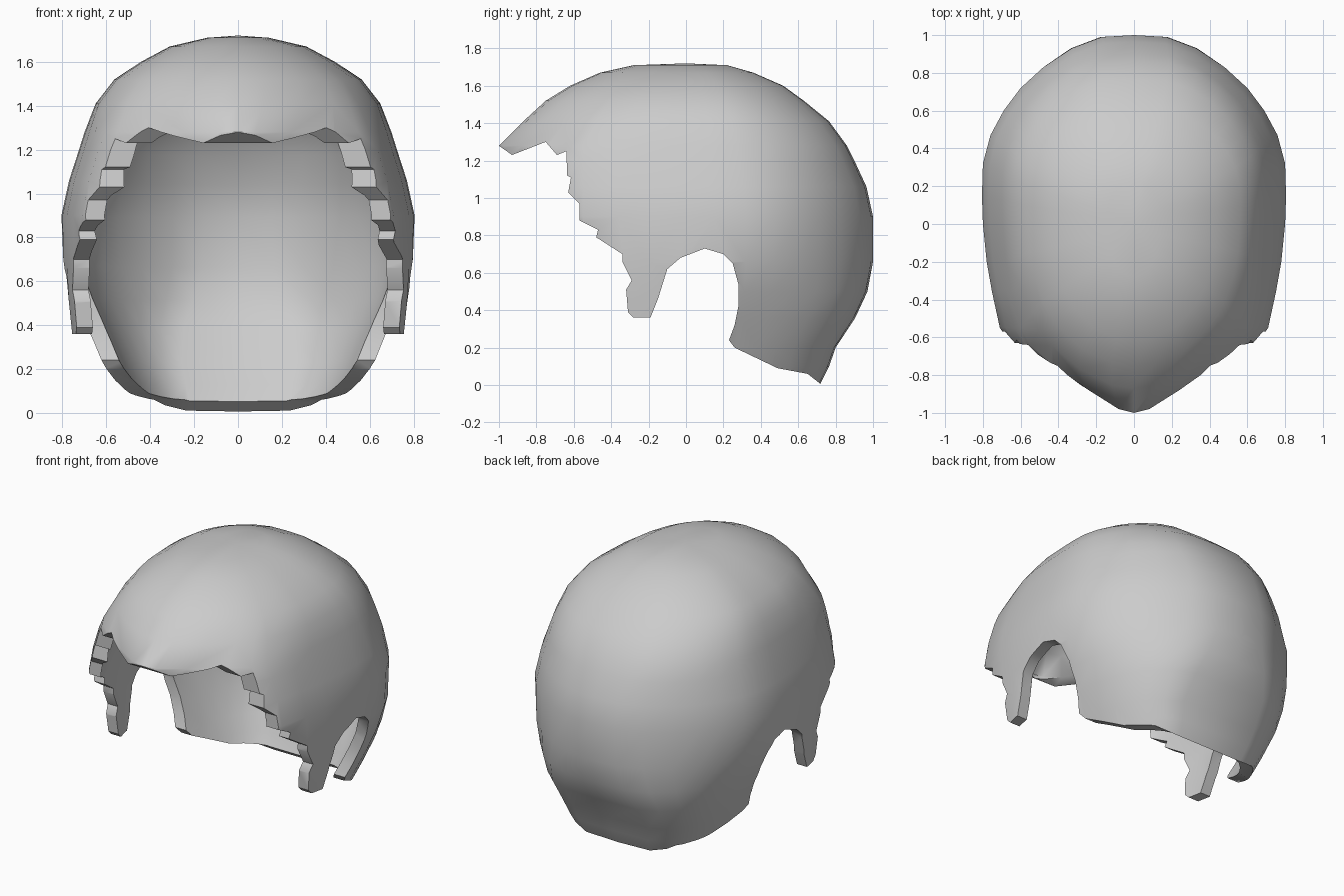
import bpy, bmesh

if "Cube" in bpy.data.objects:
    bpy.data.objects.remove(bpy.data.objects["Cube"])

THICKNESS = 0.072

# Horizontal plan of the cap, right half: (half width, lengthwise position)
PLAN = [(0, 1), (.17, .99), (.33, .93), (.48, .83), (.60, .72), (.69, .60),
        (.76, .47), (.80, .32), (.805, .15), (.80, 0), (.78, -.2), (.745, -.36),
        (.67, -.55), (.61, -.64), (.48, -.74), (.25, -.88), (.08, -.98), (0, -1)]

# Rings from crown to nape: z, front reach, back reach, front width, back width
RINGS = [(1.71, .28, .22, .14, .14), (1.67, .46, .36, .31, .31),
         (1.60, .62, .52, .44, .44), (1.52, .75, .63, .56, .56),
         (1.41, .87, .765, .645, .645), (1.28, 1.0, .86, .695, .695),
         (1.20, 1.0, .90, .72, .72), (1.06, 1.0, .965, .765, .765),
         (.90, 1.0, 1.0, .80, .80), (.66, 1.0, 1.0, .80, .785),
         (.50, 1.0, .97, .79, .73), (.36, 1.0, .905, .775, .67),
         (.20, 1.0, .80, .765, .60), (.10, 1.0, .765, .76, .55),
         (-.05, 1.0, .69, .75, .48)]

# Side outline (y, z): fringe, jagged temple, sideburn, ear arch, nape
HAIRLINE = [(-1.1, 1.9), (-1.1, 1.35), (-.93, 1.23), (-.75, 1.30), (-.69, 1.23),
            (-.64, 1.25), (-.635, 1.12), (-.615, 1.11), (-.63, 1.03), (-.57, .97),
            (-.57, .88), (-.47, .83), (-.48, .79), (-.34, .70), (-.34, .66),
            (-.29, .56), (-.32, .51), (-.31, .39), (-.28, .36), (-.19, .36),
            (-.15, .46), (-.10, .62), (-.03, .68), (.10, .73), (.20, .70),
            (.25, .65), (.28, .54), (.28, .42), (.26, .32), (.23, .24), (.26, .20),
            (.49, .09), (.65, .06), (.72, .005), (.83, -.075), (1.1, -.075), (1.1, 1.9)]


def ramp(value, start, end):
    t = min(1, max(0, (value - start) / (end - start)))
    return t * t * (3 - 2 * t)


def make_object(name, bm):
    bmesh.ops.recalc_face_normals(bm, faces=bm.faces)
    mesh = bpy.data.meshes.new(name)
    bm.to_mesh(mesh)
    bm.free()
    obj = bpy.data.objects.new(name, mesh)
    bpy.context.collection.objects.link(obj)
    return obj


def cap_point(x, s, ring):
    z, front, back, w_front, w_back = ring
    side = -1 if x < 0 else 1
    u = abs(x) / .8
    if s < 0:
        # Rounder forehead above the fringe, fuller locks at the temples
        k = ramp(z, 1.22, 1.5)
        u += (max(0, 1 - abs(s) ** 2.2) ** .5 - u) * k
        u *= 1 + .06 * ramp(s, -.3, -.55) * ramp(z, .6, .9) * ramp(z, 1.41, 1.15)
    elif 0 < u < 1:
        # Fuller crown and squarer nape
        u **= 1 - .5 * ramp(z, .75, .2) - .15 * ramp(z, 1.0, 1.3)
    width = w_front + (w_back - w_front) * ramp(s, -.15, .25)
    return (side * u * width, s * (back if s > 0 else front), z)


# Domed hair shell lofted from the crown through the rings
bm = bmesh.new()
loop = PLAN + [(-x, s) for x, s in PLAN[-2:0:-1]]
n = len(loop)
rows = [[bm.verts.new(cap_point(x, s, r)) for x, s in loop] for r in RINGS]
crown = bm.verts.new((0, 0, 1.72))
for i in range(n):
    j = (i + 1) % n
    bm.faces.new((crown, rows[0][i], rows[0][j]))
    for a, b in zip(rows, rows[1:]):
        bm.faces.new((a[i], b[i], b[j], a[j]))
hair = make_object("hair_cap", bm)
# Open shells can be oriented either way: make the crown face up
if hair.data.polygons[0].normal.z < 0:
    hair.data.flip_normals()

# Hairline cutter: side outline swept across the head
bm = bmesh.new()
face = bm.faces.new([bm.verts.new((-1.2, y, z)) for y, z in HAIRLINE])
sweep = bmesh.ops.extrude_face_region(bm, geom=[face])["geom"]
bmesh.ops.translate(bm, vec=(2.4, 0, 0),
                    verts=[v for v in sweep if isinstance(v, bmesh.types.BMVert)])
cutter = make_object("hairline_cutter", bm)
cutter.hide_render = True

# Give the shell thickness and trim it to the hairline
solid = hair.modifiers.new("thickness", 'SOLIDIFY')
solid.thickness = THICKNESS
solid.offset = -1
trim = hair.modifiers.new("hairline", 'BOOLEAN')
trim.operation = 'INTERSECT'
trim.solver = 'EXACT'
trim.object = cutter
bpy.context.view_layer.objects.active = hair
hair.select_set(True)
for name in ("thickness", "hairline"):
    bpy.ops.object.modifier_apply(modifier=name)
bpy.data.objects.remove(cutter)

# Single grey hair colour
grey = bpy.data.materials.new("hair_grey")
grey.diffuse_color = (.6, .6, .6, 1)
grey.use_nodes = True
grey.node_tree.nodes["Principled BSDF"].inputs["Base Color"].default_value = grey.diffuse_color
hair.data.materials.clear()
hair.data.materials.append(grey)
bpy.ops.object.shade_smooth_by_angle(angle=0.7)
